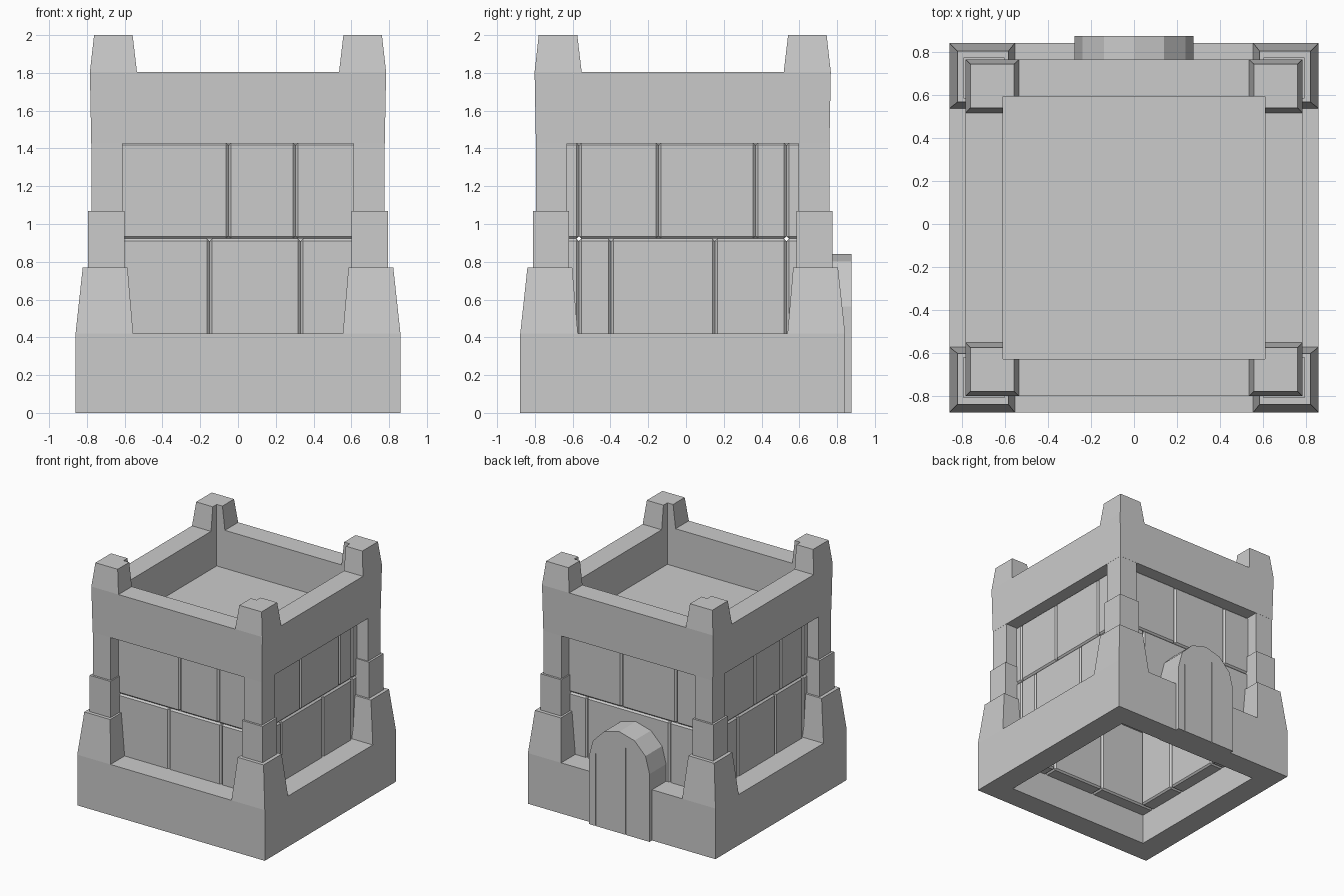
import bpy, bmesh, math

if "Cube" in bpy.data.objects:
    bpy.data.objects.remove(bpy.data.objects["Cube"])

CY = -0.0175  # the tower is set slightly forward because the door sticks out behind


def make(name, verts, faces):
    me = bpy.data.meshes.new(name)
    bm = bmesh.new()
    vs = [bm.verts.new((x, y + CY, z)) for x, y, z in verts]
    for f in faces:
        bm.faces.new([vs[i] for i in f])
    bmesh.ops.recalc_face_normals(bm, faces=bm.faces)
    bm.to_mesh(me)
    bm.free()
    ob = bpy.data.objects.new(name, me)
    bpy.context.collection.objects.link(ob)
    return ob


def frustum(name, bottom, top, z0, z1):
    """Box between two rectangles given as (x0, x1, y0, y1)."""
    verts = [(r[i], r[2 + j], z) for r, z in ((bottom, z0), (top, z1))
             for i, j in ((0, 0), (1, 0), (1, 1), (0, 1))]
    return make(name, verts, [(0, 3, 2, 1), (4, 5, 6, 7), (0, 1, 5, 4),
                              (1, 2, 6, 5), (2, 3, 7, 6), (3, 0, 4, 7)])


def box(name, x0, x1, y0, y1, z0, z1):
    return frustum(name, (x0, x1, y0, y1), (x0, x1, y0, y1), z0, z1)


def ring(name, out0, out1, inner, z0, z1):
    """Square frame, open in the middle."""
    verts = [(sx * h, sy * h, z) for h, z in
             ((out0, z0), (out1, z1), (inner, z1), (inner, z0))
             for sx, sy in ((-1, -1), (1, -1), (1, 1), (-1, 1))]
    faces = [(4 * a + i, 4 * a + (i + 1) % 4,
              4 * ((a + 1) % 4) + (i + 1) % 4, 4 * ((a + 1) % 4) + i)
             for a in range(4) for i in range(4)]
    return make(name, verts, faces)


def cut(ob, cutter):
    m = ob.modifiers.new("cut", 'BOOLEAN')
    m.object = cutter
    m.operation = 'DIFFERENCE'
    m.solver = 'EXACT'
    cutter.hide_render = True
    cutter.hide_set(True)


def corner(name, lo0, hi0, lo1, hi1, z0, z1):
    """The same tapered block at all four corners."""
    obs = []
    for sx in (-1, 1):
        for sy in (-1, 1):
            def rect(lo, hi):
                return (*sorted((sx * lo, sx * hi)), *sorted((sy * lo, sy * hi)))
            obs.append(frustum(name, rect(lo0, hi0), rect(lo1, hi1), z0, z1))
    return obs


# Base wall with tapered corner buttresses
ring("base_wall", 0.86, 0.86, 0.665, 0.0, 0.42)
corner("base_buttress", 0.555, 0.86, 0.585, 0.822, 0.42, 0.77)

# Stepped corner posts
corner("lower_post", 0.602, 0.793, 0.602, 0.793, 0.77, 1.07)
corner("upper_post", 0.612, 0.776, 0.612, 0.776, 1.07, 1.43)

# Parapet, roof floor and corner merlons notched by the roof opening
ring("parapet", 0.777, 0.784, 0.61, 1.425, 1.805)
box("roof_floor", -0.612, 0.612, -0.612, 0.612, 1.42, 1.49)
notch = box("roof_opening_cutter", -0.61, 0.61, -0.61, 0.61, 1.5, 2.2)
for merlon in corner("merlon", 0.535, 0.784, 0.558, 0.762, 1.805, 2.0):
    cut(merlon, notch)

# Stone block walls: joints for the (lower, upper) row of each side
joints = {
    "front": ((-0.15, 0.33), (-0.05, 0.305)),
    "right": ((-0.38, 0.17), (-0.128, 0.385)),
    "back": ((-0.31, 0.45), (-0.37, 0.13)),
    "left": ((-0.19, 0.3), (-0.26, 0.08)),
}
rows = ((0.25, 0.922), (0.922, 1.43))
IN, OUT = 0.55, 0.675
for side, both in joints.items():
    end = OUT if side in ("front", "back") else IN
    s = -1 if side in ("front", "left") else 1
    d0, d1 = sorted((s * IN, s * OUT))
    for (z0, z1), splits in zip(rows, both):
        edges = (-end, *splits, end)
        for a, b in zip(edges, edges[1:]):
            dims = (a, b, d0, d1) if end == OUT else (d0, d1, a, b)
            block = box(side + "_stone_block", *dims, z0, z1)
            bev = block.modifiers.new("chamfer", 'BEVEL')
            bev.width = 0.013
            bev.segments = 1

# Arched door on the back
R, SPRING = 0.278, 0.562
outline = [(R, 0.0)] + [(R * math.cos(math.pi * i / 6), SPRING + R * math.sin(math.pi * i / 6))
                        for i in range(7)] + [(-R, 0.0)]
n = len(outline)
door = make("arched_door",
            [(x, y, z) for y in (0.66, 0.8925) for x, z in outline],
            [tuple(range(n)), tuple(range(n, 2 * n))] +
            [(i, (i + 1) % n, n + (i + 1) % n, n + i) for i in range(n)])
for x, top in ((-0.06, 0.72), (0.215, 0.6)):
    cut(door, box("door_groove_cutter", x - 0.004, x + 0.004, 0.882, 0.95, -0.1, top))
